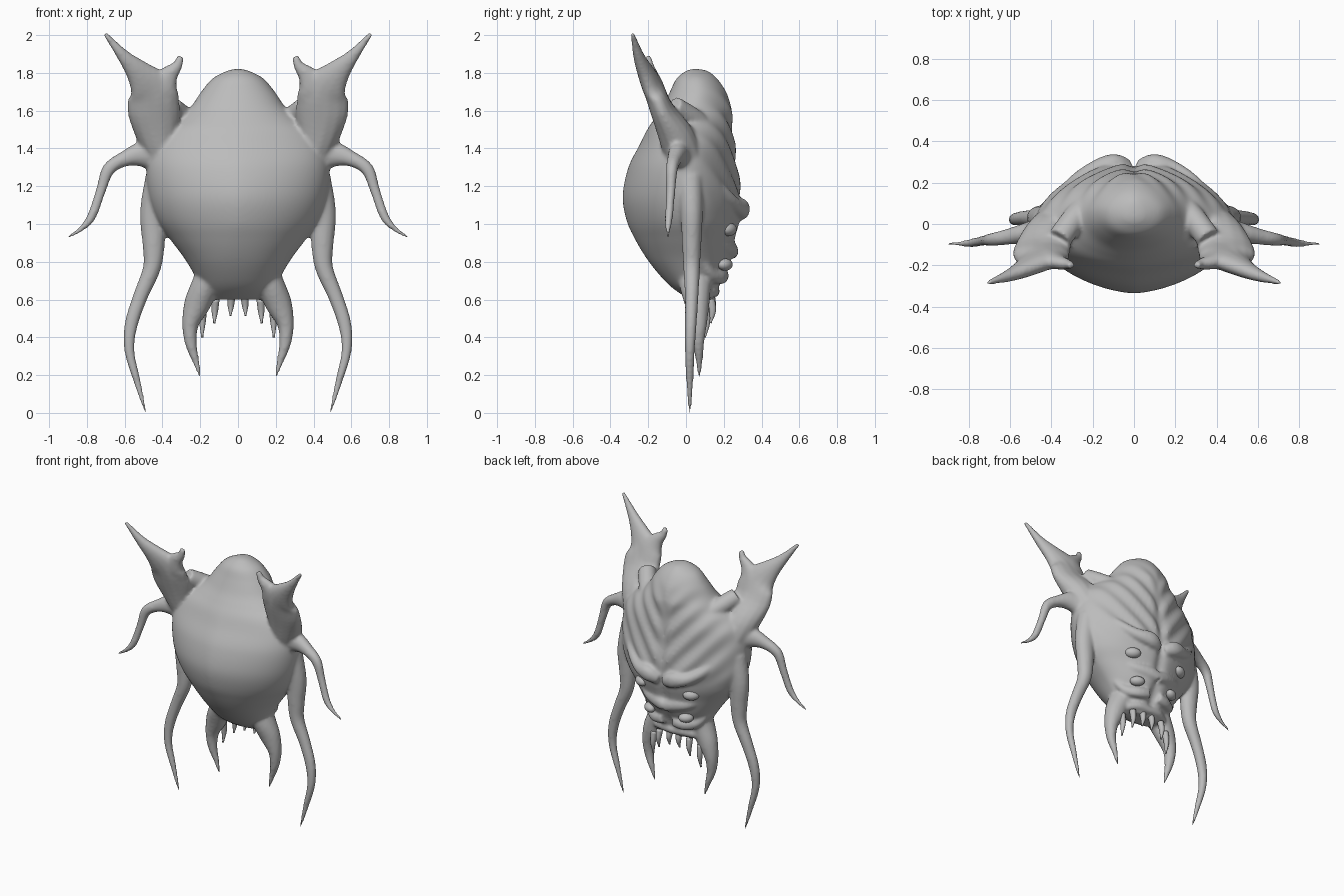
import bpy, bmesh, math
from mathutils import Vector

grey = bpy.data.materials.new("grey_hide")
grey.diffuse_color = (0.5, 0.5, 0.5, 1)


def spline(keys, t):
    """Catmull-Rom value of a list of tuples at parameter t (0..len-1)."""
    i = min(int(t), len(keys) - 2)
    f = t - i
    a, b, c, d = (keys[max(0, min(len(keys) - 1, i + k))] for k in (-1, 0, 1, 2))
    return [0.5 * (2 * q + (r - p) * f + (2 * p - 5 * q + 4 * r - s) * f * f
            + (3 * q - p - 3 * r + s) * f ** 3) for p, q, r, s in zip(a, b, c, d)]


def loft(bm, rings):
    """Skin a list of point rings and cap both ends."""
    vs = [[bm.verts.new(p) for p in ring] for ring in rings]
    n = len(vs[0])
    for a, b in zip(vs, vs[1:]):
        for j in range(n):
            bm.faces.new((a[j], a[(j + 1) % n], b[(j + 1) % n], b[j]))
    bm.faces.new(vs[0][::-1])
    bm.faces.new(vs[-1])


def limb(bm, keys, side, steps=4, n=14):
    """Tapered tube; keys are (x, y, z, radius across, radius in depth)."""
    total = (len(keys) - 1) * steps
    pts = [spline(keys, i / steps) for i in range(total + 1)]
    rings = []
    for i, p in enumerate(pts):
        tan = Vector(pts[min(i + 1, total)][:3]) - Vector(pts[max(i - 1, 0)][:3])
        u = tan.cross(Vector((0, 1, 0))).normalized()
        v = u.cross(tan).normalized()
        ring = []
        for j in range(n):
            a = 2 * math.pi * j / n
            q = Vector(p[:3]) + u * max(p[3], .006) * math.cos(a) + v * max(p[4], .006) * math.sin(a)
            ring.append((q.x * side, q.y, q.z))
        rings.append(ring)
    loft(bm, rings)


def finish(bm, name):
    bmesh.ops.recalc_face_normals(bm, faces=bm.faces)
    for f in bm.faces:
        f.smooth = True
    me = bpy.data.meshes.new(name)
    bm.to_mesh(me)
    bm.free()
    me.materials.append(grey)
    ob = bpy.data.objects.new(name, me)
    bpy.context.collection.objects.link(ob)
    return ob


# Trunk sections: height, half width, front depth, back depth, widest depth
TRUNK = [(.60, .15, .02, .15, .08), (.66, .19, -.07, .18, .07), (.73, .23, -.14, .205, .06),
         (.82, .285, -.21, .25, .05), (.92, .36, -.27, .265, .04), (1.02, .43, -.315, .29, .03),
         (1.15, .475, -.335, .295, .02), (1.30, .485, -.305, .275, .0), (1.42, .46, -.245, .26, .0),
         (1.50, .40, -.205, .25, .0), (1.56, .32, -.165, .245, .02), (1.62, .25, -.125, .24, .04),
         (1.70, .195, -.085, .212, .06), (1.77, .135, -.05, .165, .06), (1.81, .06, .0, .115, .05),
         (1.82, .02, .03, .07, .05)]


def ramp(v, lo, hi):
    return min(1, max(0, (v - lo) / (hi - lo)))


def trunk_rings(levels=100, n=96):
    rings = []
    for i in range(levels + 1):
        z, w, front, back, mid = spline(TRUNK, i / levels * (len(TRUNK) - 1))
        ring = []
        for j in range(n):
            a = 2 * math.pi * j / n
            c, s = math.cos(a), math.sin(a)
            if s < 0:                                   # rounded shell, broad across the front
                k = 1 + .25 * ramp(z, .8, 1.0) * ramp(-z, -1.65, -1.45)
                x = w * math.copysign(abs(c) ** k, c)
                y = mid - (mid - front) * abs(s) ** .92
            else:                                       # wedge-like face with slanted wrinkles
                x = w * math.copysign(abs(c) ** 1.15, c)
                y = mid + (back - mid) * s ** 1.15
                fade = s * ramp(-z, -1.74, -1.58) * ramp(z, 1.05, 1.15) * ramp(abs(x), .0, .06)
                y += .011 * fade * math.sin(34 * (z - 1.15 * abs(x)))
                y -= .022 * s * math.exp(-(x / .035) ** 2) * ramp(-z, -1.6, -1.3)
            ring.append((x, y, z))
        rings.append(ring)
    return rings


HORN = [(.38, .0, 1.32, .09, .10), (.42, -.05, 1.46, .115, .095), (.445, -.125, 1.60, .14, .065),
        (.46, -.17, 1.71, .125, .055), (.52, -.21, 1.795, .075, .045),
        (.605, -.25, 1.888, .036, .03), (.705, -.283, 2.008, .012, .012)]
SPUR = [(.42, -.13, 1.62, .11, .055), (.405, -.165, 1.72, .095, .05),
        (.365, -.185, 1.79, .052, .036), (.32, -.195, 1.84, .028, .025), (.304, -.20, 1.89, .018, .016)]
ARM = [(.40, -.02, 1.35, .09, .08), (.50, -.04, 1.37, .072, .055), (.60, -.06, 1.345, .042, .04),
       (.685, -.075, 1.29, .035, .032), (.725, -.08, 1.18, .027, .025),
       (.775, -.09, 1.04, .025, .022), (.83, -.095, .975, .016, .015), (.90, -.095, .93, .007, .007)]
LEG = [(.42, .02, 1.25, .07, .07), (.45, .03, 1.06, .07, .06), (.447, .03, .90, .06, .052),
       (.455, .03, .77, .048, .045), (.515, .03, .62, .04, .037), (.565, .025, .47, .036, .032),
       (.575, .02, .33, .027, .027), (.535, .02, .17, .02, .02), (.487, .02, -.005, .007, .007)]
FANG = [(.13, .05, .76, .08, .10), (.175, .05, .67, .075, .085), (.218, .06, .57, .07, .065),
        (.252, .065, .47, .045, .047), (.25, .065, .37, .032, .032), (.225, .07, .28, .02, .02),
        (.198, .07, .185, .007, .007)]
# Facial folds: brow, nose fold, cheek fold, lip, eye pouch, and two crests up to the horn
FOLDS = [
    [(.03, .27, 1.05, .04, .04), (.10, .295, 1.08, .055, .045), (.20, .26, 1.10, .04, .04),
     (.30, .19, 1.17, .035, .035), (.38, .10, 1.28, .02, .02)],
    [(.0, .24, .85, .04, .04), (.07, .235, .87, .045, .035), (.16, .205, .885, .035, .03),
     (.26, .14, .93, .02, .02)],
    [(.04, .20, .73, .035, .03), (.12, .185, .72, .04, .03), (.19, .13, .74, .035, .03),
     (.25, .08, .82, .02, .02)],
    [(.0, .145, .64, .03, .035), (.08, .145, .645, .03, .03), (.15, .11, .63, .03, .03)],
    [(.26, .13, 1.03, .03, .03), (.34, .11, 1.09, .035, .035), (.43, .04, 1.20, .03, .03)],
    [(.08, .20, 1.38, .03, .03), (.18, .15, 1.46, .045, .05), (.27, .05, 1.545, .06, .06),
     (.36, -.07, 1.62, .06, .06)],
    [(.16, .18, 1.24, .03, .03), (.27, .13, 1.33, .04, .04), (.36, .04, 1.43, .05, .05),
     (.42, -.05, 1.53, .05, .05)]]

# Body: every fleshy part fused into one skin
bm = bmesh.new()
loft(bm, trunk_rings())
for side in (-1, 1):
    for keys in [HORN, SPUR, ARM, LEG, FANG] + FOLDS:
        limb(bm, keys, side)
body = finish(bm, "body")
fuse = body.modifiers.new("fuse", 'REMESH')
fuse.mode = 'VOXEL'
fuse.voxel_size = .01
fuse.use_smooth_shade = True
soften = body.modifiers.new("soften", 'SMOOTH')
soften.factor = .5
soften.iterations = 9

# Eyes: two pairs of flattened balls
for name, loc, r in (("upper_eyes", (.20, .225, .972), .042), ("lower_eyes", (.145, .207, .785), .038)):
    bm = bmesh.new()
    for side in (-1, 1):
        ball = bmesh.ops.create_uvsphere(bm, u_segments=20, v_segments=12, radius=r)["verts"]
        for v in ball:
            v.co = Vector((v.co.x * 1.2 + loc[0], v.co.y + loc[1] - .35 * v.co.x, v.co.z * .85 + loc[2]))
            v.co.x *= side
    finish(bm, name)

# Teeth: tapered spikes hanging along the mouth arch
bm = bmesh.new()
for side in (-1, 1):
    for x, y, top, tip in ((.035, .13, .62, .515), (.12, .13, .60, .475), (.185, .10, .56, .40)):
        limb(bm, [(x, y, top, .022, .024), (x + .003, y + .01, (top + tip) / 2, .017, .019),
                  (x + .005, y, tip, .004, .004)], side, n=10)
finish(bm, "teeth")
